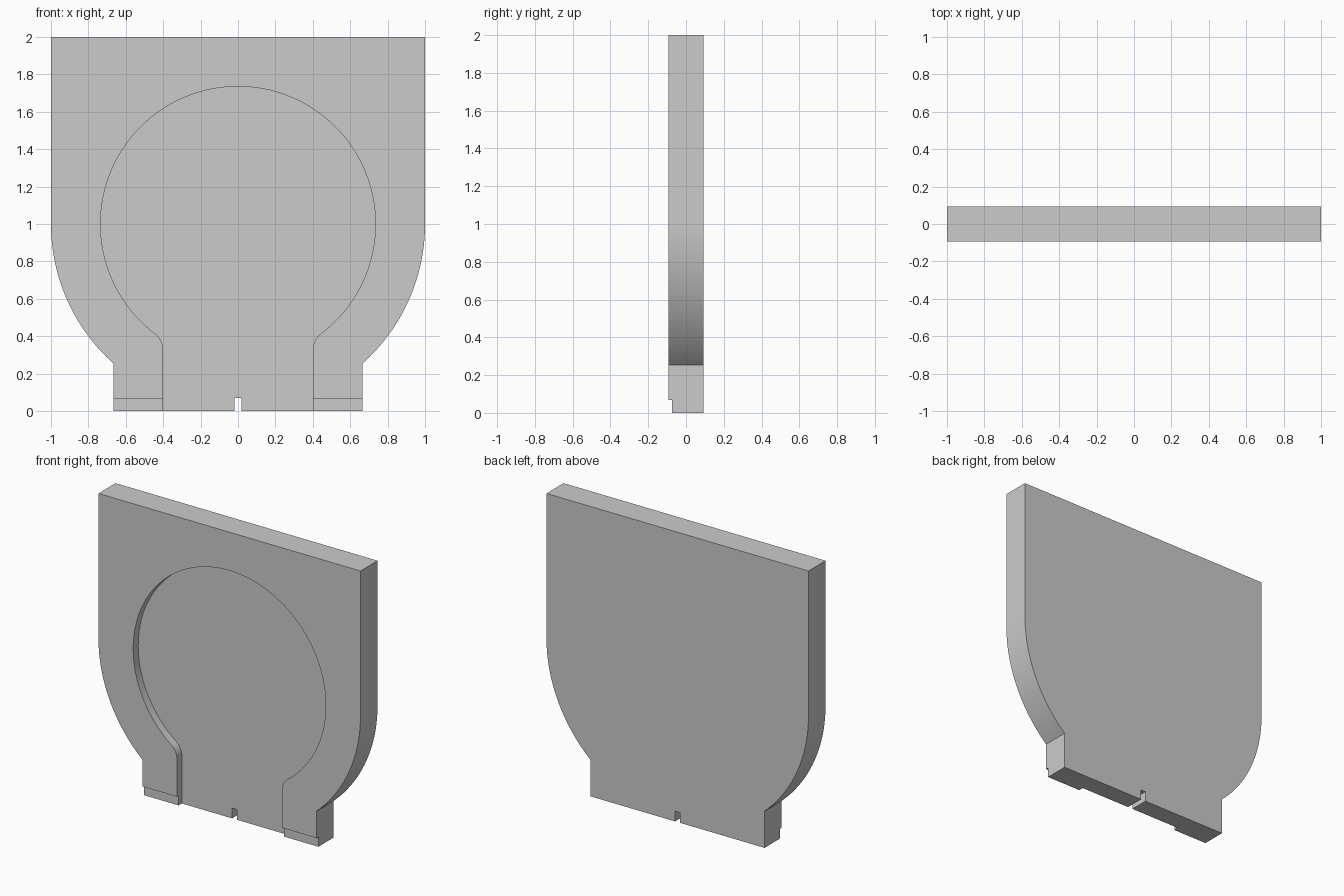
import bpy
import bmesh
from math import atan2, cos, sin, pi, sqrt

old = bpy.data.objects.get("Cube")
if old:
    bpy.data.objects.remove(old, do_unlink=True)

HALF_DEPTH = 0.093
RECESS_DEPTH = 0.055
CENTRE_Z = 1.0

grey = bpy.data.materials.new("light grey")
grey.use_nodes = True
grey.diffuse_color = (0.6, 0.6, 0.6, 1)
grey.node_tree.nodes["Principled BSDF"].inputs["Base Color"].default_value = (0.6, 0.6, 0.6, 1)


def arc(cx, cz, radius, start, end, steps):
    """Points along a circular arc in the XZ plane."""
    angles = [start + (end - start) * i / steps for i in range(steps + 1)]
    return [(cx + radius * cos(a), cz + radius * sin(a)) for a in angles]


def mirrored(half):
    """Close a right-hand half profile with its mirror image."""
    return half + [(-x, z) for x, z in reversed(half) if abs(x) > 1e-6]


def extrude_profile(name, points, y_front, y_back):
    bm = bmesh.new()
    face = bm.faces.new([bm.verts.new((x, y_front, z)) for x, z in points])
    new = bmesh.ops.extrude_face_region(bm, geom=[face])["geom"]
    verts = [v for v in new if isinstance(v, bmesh.types.BMVert)]
    bmesh.ops.translate(bm, verts=verts, vec=(0, y_back - y_front, 0))
    bmesh.ops.recalc_face_normals(bm, faces=bm.faces)
    mesh = bpy.data.meshes.new(name)
    bm.to_mesh(mesh)
    bm.free()
    mesh.materials.append(grey)
    obj = bpy.data.objects.new(name, mesh)
    bpy.context.collection.objects.link(obj)
    return obj


def box_profile(half_width, bottom, top):
    return mirrored([(half_width, bottom), (half_width, top)])


# Panel: square top, rounded lower shoulders, straight foot
foot = 0.665
shoulder_end = -atan2(sqrt(1 - foot ** 2), foot)
panel = extrude_profile(
    "panel",
    mirrored([(1, 2)] + arc(0, CENTRE_Z, 1, 0, shoulder_end, 32) + [(foot, 0)]),
    -HALF_DEPTH, HALF_DEPTH)

# Keyhole recess: large circle blended by fillets into a straight neck
neck, radius, fillet = 0.402, 0.735, 0.1
fx = neck + fillet
fz = CENTRE_Z - sqrt((radius + fillet) ** 2 - fx ** 2)
join = atan2(fz - CENTRE_Z, fx)
keyhole = (arc(0, CENTRE_Z, radius, pi / 2, join, 64)
           + arc(fx, fz, fillet, join + pi, pi, 10)[1:]
           + [(neck, -0.1)])
recess = extrude_profile("recess_cutter", mirrored(keyhole),
                         -0.3, -HALF_DEPTH + RECESS_DEPTH)

# Shallow step along the front of the foot, and the slot through its middle
step = extrude_profile("step_cutter", box_profile(0.9, -0.1, 0.068), -0.3, -0.073)
slot = extrude_profile("slot_cutter", box_profile(0.018, -0.1, 0.07), -0.3, 0.3)

bpy.ops.object.select_all(action="DESELECT")
bpy.context.view_layer.objects.active = panel
panel.select_set(True)
for cutter in (recess, step, slot):
    cutter.hide_render = True
    mod = panel.modifiers.new(cutter.name, "BOOLEAN")
    mod.operation = "DIFFERENCE"
    mod.solver = "EXACT"
    mod.object = cutter
    bpy.ops.object.modifier_apply(modifier=mod.name)
    bpy.data.objects.remove(cutter, do_unlink=True)

bpy.ops.object.shade_smooth_by_angle()
